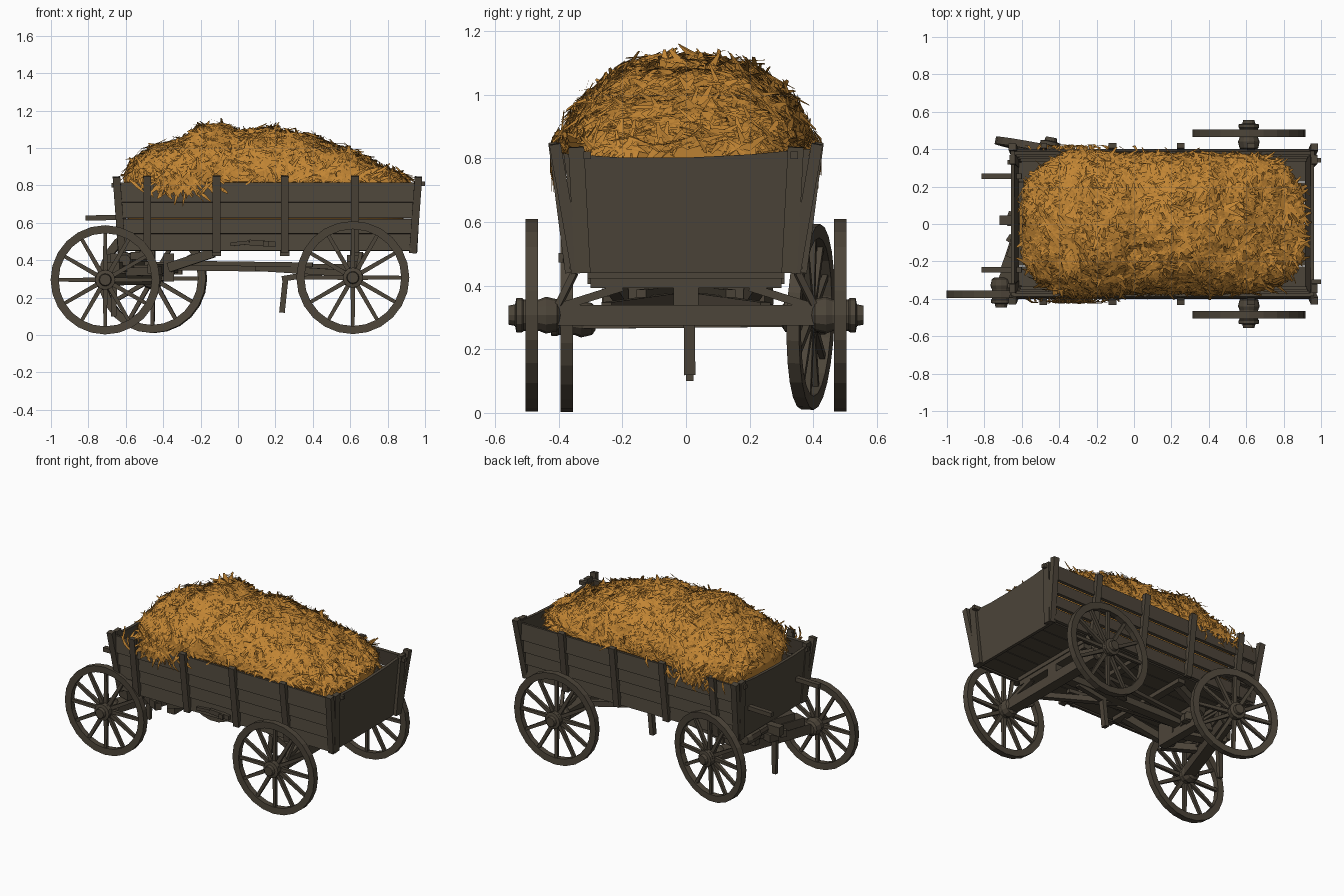
import bpy, bmesh, math, random
from mathutils import Vector, Matrix, noise

if "Cube" in bpy.data.objects:
    bpy.data.objects.remove(bpy.data.objects["Cube"])

random.seed(4)
V = Vector


def material(name, rgb):
    m = bpy.data.materials.new(name)
    m.diffuse_color = (*rgb, 1)
    m.use_nodes = True
    m.node_tree.nodes["Principled BSDF"].inputs["Base Color"].default_value = m.diffuse_color
    return m


WOOD = material("dark weathered wood", (0.073, 0.059, 0.041))
HAY = material("golden hay", (0.54, 0.235, 0.034))


def finish(bm, name, mat=WOOD, matrix=None, fix=True):
    if matrix:
        bm.transform(matrix)
    if fix:
        bmesh.ops.recalc_face_normals(bm, faces=bm.faces)
    me = bpy.data.meshes.new(name)
    bm.to_mesh(me)
    bm.free()
    me.materials.append(mat)
    ob = bpy.data.objects.new(name, me)
    bpy.context.collection.objects.link(ob)
    return ob


def beam(bm, a, b, w, h, up=(0, 0, 1), taper=1.0):
    """Box from a to b, w wide sideways and h high along up."""
    a, b = V(a), V(b)
    d = (b - a).normalized()
    s = d.cross(V(up)).normalized()
    u = s.cross(d)
    rings = []
    for p, k in ((a, 1), (b, taper)):
        rings.append([bm.verts.new(p + s * i * w * k / 2 + u * j * h * k / 2)
                      for i, j in ((-1, -1), (1, -1), (1, 1), (-1, 1))])
    for i in range(4):
        j = (i + 1) % 4
        bm.faces.new((rings[0][i], rings[0][j], rings[1][j], rings[1][i]))
    bm.faces.new(rings[0])
    bm.faces.new(rings[1])


def lathe(bm, profile, n, closed=False):
    """Spin (y, radius) points round the y axis."""
    rings = [[bm.verts.new((r * math.cos(t * math.tau / n), y, r * math.sin(t * math.tau / n)))
              for t in range(n)] for y, r in profile]
    pairs = list(zip(rings, rings[1:]))
    if closed:
        pairs.append((rings[-1], rings[0]))
    else:
        bm.faces.new(rings[0])
        bm.faces.new(rings[-1])
    for p, q in pairs:
        for i in range(n):
            bm.faces.new((p[i], p[(i + 1) % n], q[(i + 1) % n], q[i]))


def beams(name, items):
    bm = bmesh.new()
    for it in items:
        beam(bm, *it)
    return finish(bm, name)


# Wheels: rim, twelve spokes, turned hub
def wheel(name, center, R, side, yaw=0, tilt=0):
    bm = bmesh.new()
    lathe(bm, [(-.02, R), (.02, R), (.018, R - .043), (-.018, R - .043)], 24, True)
    for k in range(12):
        t = k * math.tau / 12
        d = V((math.cos(t), 0, math.sin(t)))
        beam(bm, d * .04, d * (R - .035), .024, .022, (0, 1, 0), .8)
    hub = [(-.09, .036), (-.08, .05), (-.045, .058), (-.025, .05), (.025, .05),
           (.03, .054), (.048, .054), (.052, .034), (.072, .03)]
    lathe(bm, [(y * side, r) for y, r in hub], 12)
    finish(bm, name, WOOD, Matrix.Translation(center) @ Matrix.Rotation(math.radians(yaw), 4, 'Z')
           @ Matrix.Rotation(math.radians(tilt), 4, 'X'))


wheel("rear_wheel_right", (.614, -.485, .307), .302, -1)
wheel("rear_wheel_left", (.614, .485, .307), .302, 1)
wheel("front_wheel_right", (-.71, -.375, .295), .292, -1)
wheel("front_wheel_left", (-.455, .392, .302), .292, 1, -11, -2)


# Side planks lean outwards, with narrow gaps between them
def side_y(z):
    return .345 + (z - .45) * .13


side = []
stakes = []
for s in (-1, 1):
    out = (0, -s * .13, 1)
    for z0, z1 in ((.45, .538), (.541, .62), (.625, .707), (.709, .815)):
        z = (z0 + z1) / 2
        e = (z - .45) * .06
        side.append(((-.625 - e, s * side_y(z), z), (.925 + e, s * side_y(z), z), .02, z1 - z0, out))
    for x in (-.485, -.115, .25, .625):
        stakes.append(((x, s * (side_y(.44) + .022), .44), (x, s * (side_y(.85) + .022), .85), .028, .042, (1, 0, 0)))
beams("side_planks", side)
beams("side_stakes", stakes)

# End boards with a slightly sagging top edge
for name, x0, x1, t in (("tail_board", .915, .945, .02), ("front_board", -.615, -.64, -.02)):
    bm = bmesh.new()
    top = [(-.385, .815), (-.2, .802), (0, .802), (.2, .812), (.39, .83)]
    outline = [(-.335, .44), (.335, .44)] + top[::-1]
    rings = [[bm.verts.new((x0 + (x1 - x0) * (z - .44) / .4 + o, y, z)) for y, z in outline] for o in (0, t)]
    n = len(outline)
    for r in rings:
        bm.faces.new(r)
    for i in range(n):
        bm.faces.new((rings[0][i], rings[0][(i + 1) % n], rings[1][(i + 1) % n], rings[1][i]))
    finish(bm, name)

# Corner posts: outer leaning post and inner upright batten
posts = []
for s in (-1, 1):
    for x, d in ((.935, 1), (-.62, -1)):
        posts.append(((x, s * .342, .44), (x + d * .03, s * .412, .845), .036, .04, (d, 0, 0)))
        posts.append(((x + d * .008, s * .325, .44), (x + d * .03, s * .345, .835), .05, .03, (d, 0, 0)))
beams("corner_posts", posts)

# Bolts and hooks through the end boards
bolts = [((.95, y, .81), (1.0, y, .81), .024, .024) for y in (-.31, .34)]
bolts += [((-.64, y, .8), (-.675, y, .8), .024, .024) for y in (-.33, .33)]
beams("end_bolts", bolts)

# Bars sticking out in front of the box
beams("front_bars", [((-.6, y, .63), (-.815, y, .625), .03, .028) for y in (-.245, .255)])

# Floor planks and the cross bearers below them
beams("floor_planks", [((-.62, y, .46), (.92, y, .46), .108, .02) for y in (-.28, -.168, -.056, .056, .168, .28)])
beams("floor_bearers", [((x, -.31, .438), (x, .31, .438), .05, .03) for x in (-.5, -.115, .25, .625)])

# Side latch
beams("side_latch", [((-.04, -.375, .485), (.06, -.378, .495), .02, .02),
                     ((.06, -.378, .495), (.2, -.375, .485), .02, .03),
                     ((.15, -.36, .487), (.15, -.4, .487), .03, .03)])

# Rear axle, bolster and braces
rear = [((.614, -.42, .307), (.614, .42, .307), .07, .065),
        ((.614, -.3, .41), (.614, .3, .41), .06, .035),
        ((.614, -.04, .37), (.614, .04, .37), .06, .07)]
for s in (-1, 1):
    rear.append(((.63, s * .2, .395), (.63, s * .39, .335), .03, .025))
    rear.append(((.64, s * .4, .34), (.66, s * .35, .44), .02, .02))
    rear.append(((.58, s * .25, .33), (.1, s * .03, .36), .035, .035))
beams("rear_axle", rear)

# Reach pole joining the axles
beams("reach_pole", [((-.5, 0, .37), (.64, 0, .355), .06, .045),
                     ((-.35, -.05, .385), (.4, -.14, .375), .03, .025),
                     ((-.35, .05, .385), (.4, .14, .375), .03, .025)])

# Steered front axle with bolster, turning blocks and hounds
A, B = V((-.70, -.33, .297)), V((-.47, .34, .303))
M = (A + B) / 2
d = (B - A).normalized()
f = V((d.y, -d.x, 0))
up = V((0, 0, 1))
front = [(A, B, .07, .065),
         (M - d * .27 + up * .065, M + d * .27 + up * .065, .085, .055),
         (M - d * .2 + up * .115, M + d * .2 + up * .115, .07, .045),
         (M - f * .1 + up * .05, M + f * .25 + up * .05, .07, .05),
         (M + f * .2 - d * .2 + up * .055, M + f * .2 + d * .2 + up * .055, .05, .05)]
for s in (-1, 1):
    front.append((M - f * .06 + d * s * .1 + up * .035, M + f * .24 + d * s * .18 + up * .045, .04, .045))
beams("front_axle", front)
beams("front_bolster", [((-.53, -.31, .425), (-.53, .31, .425), .09, .04),
                        ((-.37, -.18, .36), (-.37, .18, .36), .055, .15),
                        ((-.37, -.2, .36), (-.13, -.25, .44), .04, .05),
                        ((-.37, .2, .36), (-.13, .25, .44), .04, .05),
                        ((-.72, .02, .4), (-.6, .02, .4), .05, .06)])

# Round roller below the front board
bm = bmesh.new()
lathe(bm, [(-.22, .03), (-.2, .045), (-.1, .045), (-.09, .035), (.12, .035), (.13, .045), (.22, .045), (.25, .03)], 10)
finish(bm, "front_roller", WOOD, Matrix.Translation((-.605, 0, .4)))

# Hanging props below the bed and the front axle
beams("hanging_props", [((.255, .01, .31), (.235, .012, .12), .035, .03, (1, 0, 0)),
                        ((.235, .01, .3), (.45, .01, .335), .03, .03),
                        ((-.66, .005, .36), (-.665, .012, .1), .03, .035, (1, 0, 0), .8)])

# Hay heap: ridge height along x, rounded across
RIDGE = [(-.62, .0), (-.57, .10), (-.45, .185), (-.3, .22), (-.2, .30), (-.1, .30), (0, .275),
         (.2, .28), (.4, .235), (.6, .162), (.8, .066), (.92, 0)]


def heap(x, a):
    """Point on the heap at x, a = 0..1 across from one side to the other."""
    H = 0
    for (p, h), (q, k) in zip(RIDGE, RIDGE[1:]):
        if p <= x <= q:
            H = h + (k - h) * (x - p) / (q - p)
    w = .372 * math.sqrt(max(0, 1 - abs((x - .15) / .77) ** 6))
    w += .025 * math.exp(-((x + .3) / .15) ** 2)
    p = V((x, -w * math.cos(a * math.pi), .82 + H * math.sin(a * math.pi)))
    k = noise.noise(p * 7) * .025 + noise.noise(p * 17) * .012
    return p + V((0, -math.cos(a * math.pi) * .4, math.sin(a * math.pi))) * k


bm = bmesh.new()
NU, NV = 56, 32
grid = []
for i in range(NU + 1):
    x = -.612 + 1.52 * i / NU
    row = [heap(x, j / NV) for j in range(NV + 1)]
    lo, hi = row[0], row[-1]
    skirt = lambda p, z, k: V((max(-.59, min(.885, x)), p.y * k, z))
    row = [skirt(lo, .49, .75), skirt(lo, .77, .92)] + row + [skirt(hi, .77, .92), skirt(hi, .49, .75)]
    grid.append([bm.verts.new(p) for p in row])
for r, q in zip(grid, grid[1:]):
    for j in range(len(r) - 1):
        bm.faces.new((r[j], q[j], q[j + 1], r[j + 1]))
bm.faces.new(grid[0])
bm.faces.new(grid[-1][::-1])
finish(bm, "hay_heap", HAY, fix=False)

# Loose straws: bent blades lying on the heap
bm = bmesh.new()


def straw(p, t, n, length, width, lift):
    b = t.cross(n).normalized()
    b = (b + n * random.uniform(-.3, .3)).normalized() * width / 2
    pts = [p - t * length / 2 - n * .008, p + n * .01, p + t * length / 2 + n * lift]
    vs = [[bm.verts.new(q - b * k), bm.verts.new(q + b * k)] for q, k in zip(pts, (.5, 1, .35))]
    for q, r in zip(vs, vs[1:]):
        bm.faces.new((q[0], q[1], r[1], r[0]))


for _ in range(3600):
    x, a = random.uniform(-.59, .89), random.uniform(.02, .98)
    p = heap(x, a)
    du = heap(min(x + .02, .91), a) - heap(x - .02, a)
    dv = heap(x, min(a + .02, 1)) - heap(x, max(a - .02, 0))
    n = du.cross(dv)
    if n.length < 1e-7:
        continue
    n.normalize()
    ang = random.uniform(0, math.tau)
    du.normalize()
    t = du * math.cos(ang) + n.cross(du) * math.sin(ang)
    if p.z < .87 and abs(p.y) > .3:
        t = (t + V((random.choice((-1, 1)) * 1.5, 0, 0))).normalized()
    straw(p, t, n, random.uniform(.06, .17), random.uniform(.012, .032),
          random.choice((-.01, -.004, 0, .004, .008, .025)))

# Straws hanging over the side boards
for s, count in ((-1, 130), (1, 80)):
    for _ in range(count):
        x = random.gauss(-.32, .09)
        z = random.uniform(.77, .86) if random.random() < .85 else random.uniform(.73, .8)
        t = V((random.uniform(-1, 1), s * .1, -.7)).normalized()
        straw(V((x, s * (.403 + random.uniform(0, .012)), z)), t, V((0, s, .15)).normalized(),
              random.uniform(.05, .11), random.uniform(.01, .022), .004)
finish(bm, "hay_straws", HAY, fix=False)
